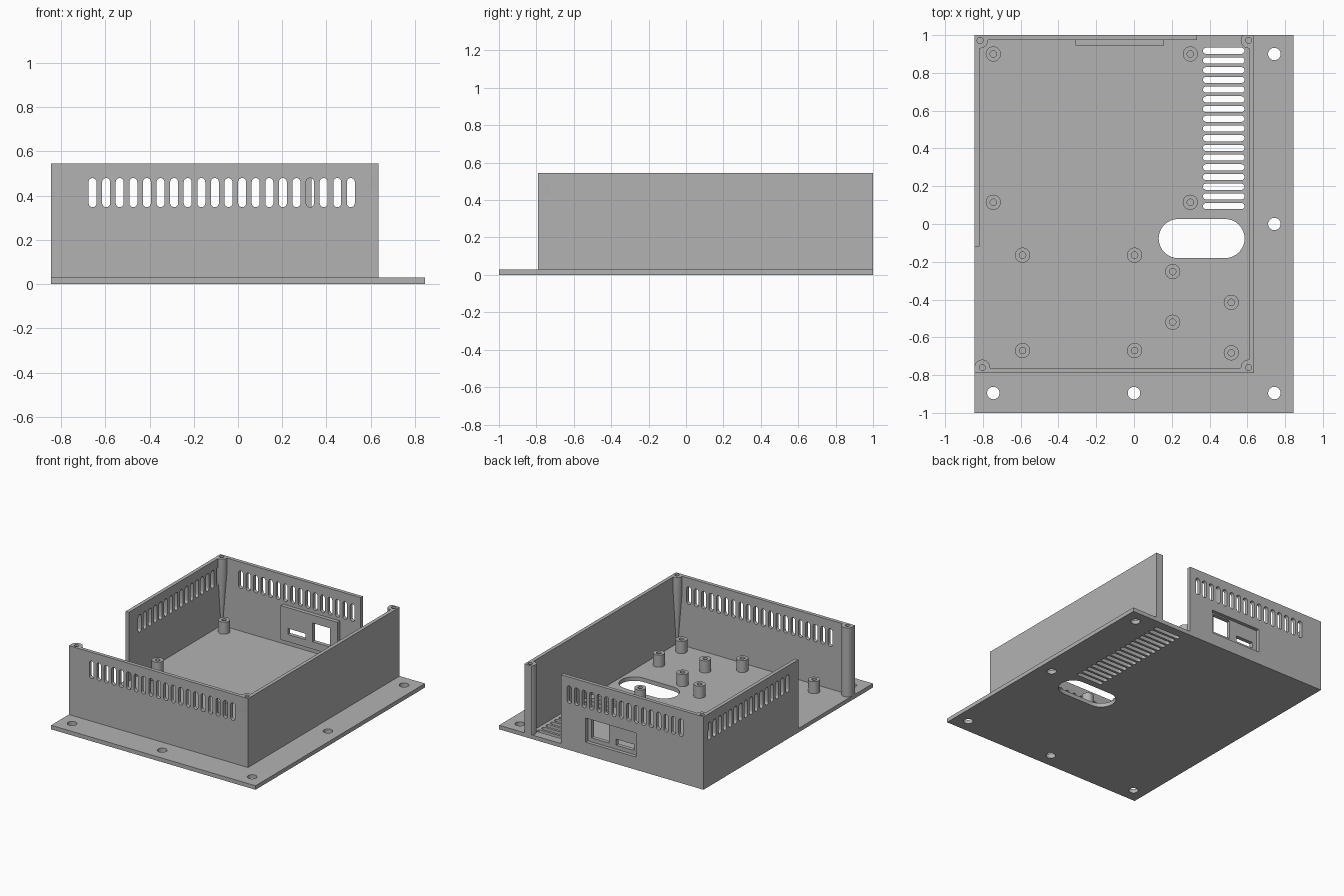
import bpy, bmesh
from math import sin, cos, pi
from mathutils import Matrix, Vector

if "Cube" in bpy.data.objects:
    bpy.data.objects.remove(bpy.data.objects["Cube"])

grey = bpy.data.materials.new("plain grey")
grey.use_nodes = True
COLOUR = (0.45, 0.45, 0.45, 1)
grey.diffuse_color = COLOUR
grey.node_tree.nodes["Principled BSDF"].inputs["Base Color"].default_value = COLOUR

# Main dimensions
X0, X1, Y0, Y1 = -0.845, 0.636, -0.79, 1.0
FLOOR, TOP, WALL = 0.03, 0.545, 0.027


def rect(x0, x1, y0, y1):
    return [(x0, y0), (x1, y0), (x1, y1), (x0, y1)]


def circle(x, y, r, n=32):
    return [(x + r * cos(2 * pi * i / n), y + r * sin(2 * pi * i / n)) for i in range(n)]


def slot(x, y, w, h, n=8):
    """Rounded slot centred on x, y; ends are half circles."""
    r = min(w, h) / 2
    dx, dy = w / 2 - r, h / 2 - r
    start = -pi / 2 if w > h else 0
    pts = []
    for side in (1, -1):
        for i in range(n + 1):
            a = start + pi * i / n + (0 if side == 1 else pi)
            pts.append((x + side * dx + r * cos(a), y + side * dy + r * sin(a)))
    return pts


def finish(name, bm):
    bmesh.ops.remove_doubles(bm, verts=bm.verts, dist=1e-5)
    bmesh.ops.recalc_face_normals(bm, faces=bm.faces)
    mesh = bpy.data.meshes.new(name)
    bm.to_mesh(mesh)
    bm.free()
    mesh.materials.clear()
    mesh.materials.append(grey)
    ob = bpy.data.objects.new(name, mesh)
    bpy.context.collection.objects.link(ob)
    return ob


def plate(name, loops, thickness, matrix):
    """Flat sheet: first loop is the outline, the others are holes."""
    cu = bpy.data.curves.new(name + " outline", 'CURVE')
    cu.dimensions, cu.fill_mode, cu.extrude = '2D', 'BOTH', thickness / 2
    for loop in loops:
        sp = cu.splines.new('POLY')
        sp.points.add(len(loop) - 1)
        for p, (x, y) in zip(sp.points, loop):
            p.co = (x, y, 0, 1)
        sp.use_cyclic_u = True
    tmp = bpy.data.objects.new(name + " outline", cu)
    bpy.context.collection.objects.link(tmp)
    bpy.context.view_layer.update()
    mesh = bpy.data.meshes.new_from_object(tmp.evaluated_get(bpy.context.evaluated_depsgraph_get()))
    bpy.data.objects.remove(tmp)
    bpy.data.curves.remove(cu)
    bm = bmesh.new()
    bm.from_mesh(mesh)
    bpy.data.meshes.remove(mesh)
    bm.transform(matrix)
    return finish(name, bm)


def revolve(bm, x, y, profile, n=32):
    """Capped turned solid from (radius, height) pairs, kept inside the walls."""
    rings = []
    for r, z in profile:
        rings.append([bm.verts.new((min(max(px, X0), X1), min(max(py, Y0), Y1), z))
                      for px, py in circle(x, y, r, n)])
    for a, b in zip(rings, rings[1:]):
        for i in range(n):
            j = (i + 1) % n
            bm.faces.new((a[i], a[j], b[j], b[i]))
    bm.faces.new(rings[0][::-1])
    bm.faces.new(rings[-1])


def facing_y(y):
    return Matrix.Translation((0, y, 0)) @ Matrix.Rotation(pi / 2, 4, 'X')


def facing_x(x):
    return Matrix.Translation((x, 0, 0)) @ Matrix.Rotation(pi / 2, 4, 'Z') @ Matrix.Rotation(pi / 2, 4, 'X')


def vents(start, step, count):
    return [slot(start + step * i, 0.414, 0.036, 0.132) for i in range(count)]


# Base plate with mounting holes, floor vents and cable opening
base_loops = [rect(-0.845, 0.845, -1, 1), slot(0.358, -0.077, 0.455, 0.207, 16)]
base_loops += [circle(x, y, 0.033) for x, y in
               ((0.743, 0.9), (0.743, 0), (0.743, -0.895), (0, -0.895), (-0.745, -0.895))]
base_loops += [slot(0.475, 0.917 - 0.0514 * i, 0.22, 0.033) for i in range(17)]
base = plate("base_plate", base_loops, FLOOR, Matrix.Translation((0, 0, FLOOR / 2)))

# Walls
front = plate("front_wall", [rect(X0, X1, FLOOR, TOP)] + vents(-0.658, 0.0615, 20),
              WALL, facing_y(Y0 + WALL / 2))
back = plate("back_wall", [rect(X0, 0.333, FLOOR, TOP), rect(-0.285, 0.13, 0.095, 0.275)]
             + vents(-0.658, 0.0615, 16), WALL, facing_y(Y1 - WALL / 2))
right = plate("plain_side_wall", [rect(Y0 + WALL, Y1, FLOOR, TOP)], WALL, facing_x(X1 - WALL / 2))
vented = plate("vented_side_wall", [rect(-0.12, Y1 - WALL, FLOOR, TOP)] + vents(0.008, 0.0615, 16),
               WALL, facing_x(X0 + WALL / 2))

# Connector panel behind the back wall recess
panel = plate("connector_panel", [rect(-0.31, 0.16, 0.07, 0.325), rect(-0.045, 0.1, 0.125, 0.265),
                                  rect(-0.25, -0.105, 0.125, 0.17)], 0.029, facing_y(0.959))

# Corner screw posts: straight at open corners, tapered at closed ones
CORNERS = ((-0.815, 0.972, True), (0.607, 0.972, False), (-0.803, -0.76, False), (0.607, -0.76, True))
posts = []
for i, (x, y, tapered) in enumerate(CORNERS):
    bm = bmesh.new()
    foot = [(0.006, FLOOR), (0.042, 0.43)] if tapered else [(0.042, FLOOR)]
    revolve(bm, x, y, foot + [(0.042, TOP)])
    posts.append(finish("corner_post_%d" % (i + 1), bm))

# Standoffs with blind screw holes
STANDOFFS = [(x, y) for x in (-0.745, 0.298) for y in (0.9, 0.115)]
STANDOFFS += [(x, y) for x in (-0.59, 0.003) for y in (-0.165, -0.67)]
STANDOFFS += [(0.205, -0.252), (0.205, -0.52), (0.515, -0.415), (0.515, -0.682)]
studs = []
for i, (x, y) in enumerate(STANDOFFS):
    bm = bmesh.new()
    revolve(bm, x, y, [(0.04, FLOOR), (0.04, 0.12), (0.017, 0.12), (0.017, 0.04)])
    studs.append(finish("standoff_%d" % (i + 1), bm))

# Drill the screw holes through posts and adjoining walls
bm = bmesh.new()
for x, y, _ in CORNERS:
    bmesh.ops.create_cone(bm, cap_ends=True, segments=24, radius1=0.016, radius2=0.016, depth=0.2,
                          matrix=Matrix.Translation((x, y, TOP)))
drill = finish("screw_hole_cutter", bm)
drill.hide_render = True
drill.hide_viewport = False
drilled = posts + [front, back, right, vented]
for ob in drilled:
    mod = ob.modifiers.new("screw holes", 'BOOLEAN')
    mod.operation, mod.solver, mod.object = 'DIFFERENCE', 'EXACT', drill
bpy.context.view_layer.update()
deps = bpy.context.evaluated_depsgraph_get()
cut = [bpy.data.meshes.new_from_object(ob.evaluated_get(deps)) for ob in drilled]
for ob, mesh in zip(drilled, cut):
    ob.modifiers.clear()
    ob.data = mesh
bpy.data.objects.remove(drill)

# Smooth round surfaces, keep edges sharp
bpy.ops.object.select_all(action='DESELECT')
for ob in [base, panel] + drilled + studs:
    ob.select_set(True)
bpy.context.view_layer.objects.active = base
bpy.ops.object.shade_smooth_by_angle(angle=pi / 6)
